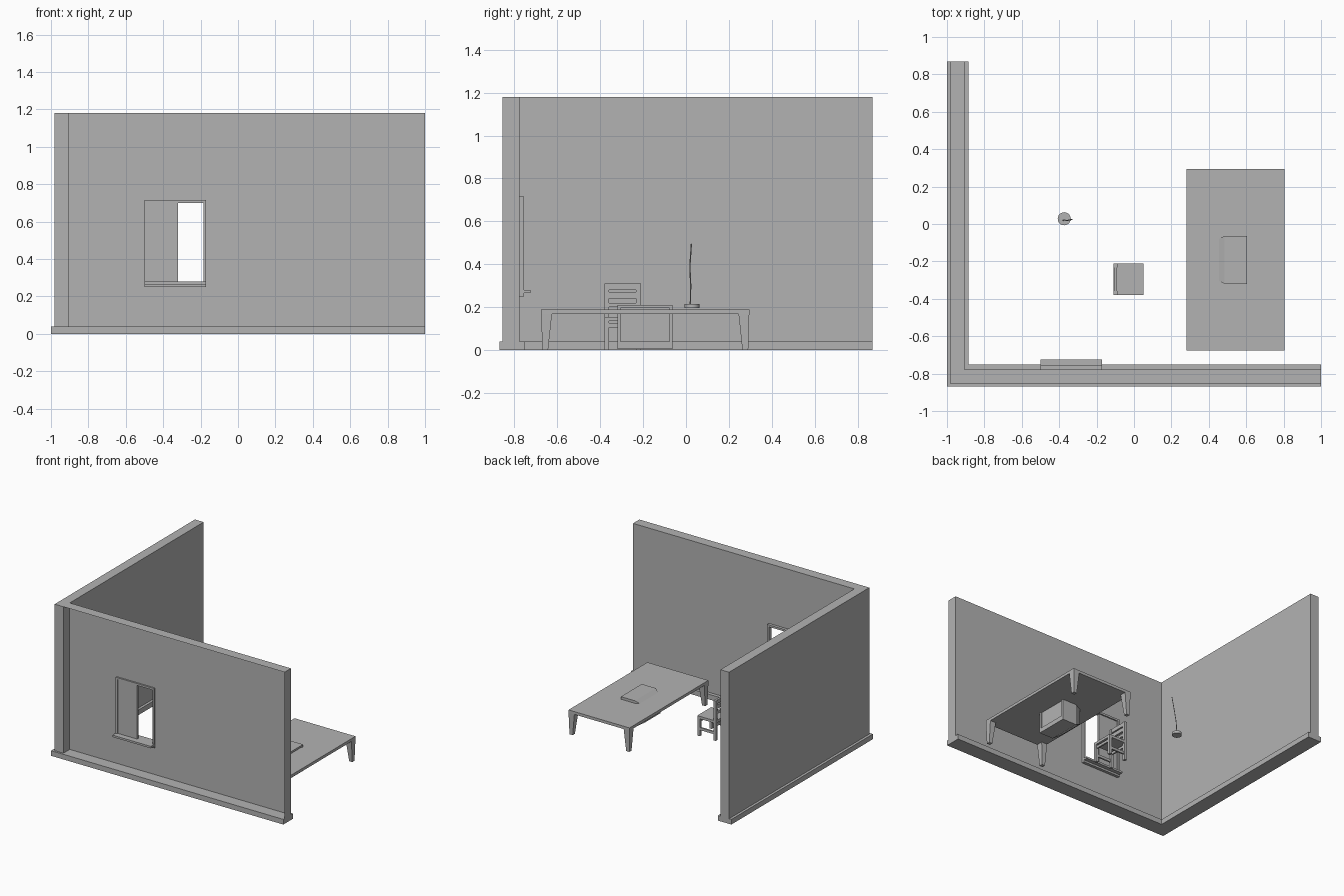
import bpy, bmesh
from mathutils import Vector

if "Cube" in bpy.data.objects:
    bpy.data.objects.remove(bpy.data.objects["Cube"])

grey = bpy.data.materials.new("plain grey")
grey.use_nodes = True
colour = (0.45, 0.45, 0.45, 1)
grey.diffuse_color = colour
grey.node_tree.nodes["Principled BSDF"].inputs["Base Color"].default_value = colour


def finish(name, bm):
    mesh = bpy.data.meshes.new(name)
    bm.to_mesh(mesh)
    bm.free()
    mesh.materials.append(grey)
    ob = bpy.data.objects.new(name, mesh)
    bpy.context.collection.objects.link(ob)
    return ob


def add_box(bm, xs, ys, zs):
    verts = bmesh.ops.create_cube(bm, size=1)["verts"]
    for v in verts:
        v.co = [r[0] if c < 0 else r[1] for c, r in zip(v.co, (xs, ys, zs))]
    return verts


def box(name, xs, ys, zs):
    bm = bmesh.new()
    add_box(bm, xs, ys, zs)
    return finish(name, bm)


def quad(bm, *corners):
    bm.faces.new([bm.verts.new(c) for c in corners])


# Walls: a solid side wall, and a front wall open on its outer side
HEIGHT, OUT, INN = 1.18, -0.855, -0.777
box("side_wall", (-0.98, -0.905), (OUT, 0.87), (0.04, HEIGHT))
bm = bmesh.new()
xs, zs = (-0.905, -0.5, -0.17, 1), (0.04, 0.25, 0.715, HEIGHT)
for i in range(3):
    for k in range(3):
        if (i, k) != (1, 1):
            quad(bm, (xs[i + 1], INN, zs[k]), (xs[i], INN, zs[k]),
                 (xs[i], INN, zs[k + 1]), (xs[i + 1], INN, zs[k + 1]))
quad(bm, (-0.905, OUT, HEIGHT), (1, OUT, HEIGHT), (1, INN, HEIGHT), (-0.905, INN, HEIGHT))
quad(bm, (1, OUT, 0.04), (1, INN, 0.04), (1, INN, HEIGHT), (1, OUT, HEIGHT))
bmesh.ops.remove_doubles(bm, verts=bm.verts, dist=0.0001)
finish("front_wall", bm)

# Skirting under both walls
box("front_skirting", (-1, 1), (-0.87, -0.75), (0, 0.04))
box("side_skirting", (-1, -0.885), (-0.75, 0.87), (0, 0.04))

# Window
FRAME = (-0.79, -0.755)
bm = bmesh.new()
add_box(bm, (-0.5, -0.485), FRAME, (0.28, 0.715))
add_box(bm, (-0.185, -0.17), FRAME, (0.28, 0.715))
add_box(bm, (-0.485, -0.185), FRAME, (0.70, 0.715))
finish("window_frame", bm)
bm = bmesh.new()
add_box(bm, (-0.5, -0.17), (-0.83, -0.725), (0.265, 0.28))
add_box(bm, (-0.5, -0.17), FRAME, (0.25, 0.265))
finish("window_sill", bm)
box("window_panel", (-0.485, -0.32), (-0.785, -0.765), (0.28, 0.70))

# Table with tapered legs
TX, TY = (0.28, 0.805), (-0.675, 0.295)
box("table_top", TX, TY, (0.168, 0.19))
bm = bmesh.new()
for x, sx in zip(TX, (1, -1)):
    for y, sy in zip(TY, (1, -1)):
        a, b = sorted((x, x + sx * 0.05)), sorted((y, y + sy * 0.05))
        for v in add_box(bm, a, b, (0, 0.168)):
            if v.co.z < 0.01:
                v.co.x = x + sx * (0.005 if abs(v.co.x - x) < 0.01 else 0.032)
                v.co.y = y + sy * (0.005 if abs(v.co.y - y) < 0.01 else 0.032)
finish("table_legs", bm)

# Monitor: bezel with recessed screen, tapering back
bm = bmesh.new()
verts = add_box(bm, (0.485, 0.605), (-0.32, -0.063), (0.005, 0.21))
centre = Vector((0, -0.19, 0.107))
bm.faces.ensure_lookup_table()
back = min(bm.faces, key=lambda f: f.calc_center_median().x)
screen = max(bm.faces, key=lambda f: f.calc_center_median().x)
grown = bmesh.ops.extrude_face_region(bm, geom=[back])["geom"]
bmesh.ops.delete(bm, geom=[back], context="FACES_ONLY")
for v in [g for g in grown if isinstance(g, bmesh.types.BMVert)]:
    v.co.x = 0.42
    v.co.y = centre.y + (v.co.y - centre.y) * 0.74
    v.co.z = centre.z + (v.co.z - centre.z) * 0.6
bmesh.ops.inset_region(bm, faces=[screen], thickness=0.02)
for v in screen.verts:
    v.co.z = max(v.co.z, 0.04)
grown = bmesh.ops.extrude_face_region(bm, geom=[screen])["geom"]
bmesh.ops.delete(bm, geom=[screen], context="FACES_ONLY")
for v in [g for g in grown if isinstance(g, bmesh.types.BMVert)]:
    v.co.x -= 0.008
bmesh.ops.recalc_face_normals(bm, faces=bm.faces)
finish("monitor", bm)

# Chair
CX, CY, T = (-0.11, 0.05), (-0.38, -0.21), 0.022
box("chair_seat", CX, CY, (0.135, 0.155))
bm = bmesh.new()
for y in (CY[0], CY[1] - T):
    add_box(bm, (CX[0], CX[0] + T), (y, y + T), (0, 0.31))
    add_box(bm, (CX[1] - T, CX[1]), (y, y + T), (0, 0.135))
    add_box(bm, (CX[0] + T, CX[1] - T), (y + 0.005, y + T - 0.005), (0.045, 0.065))
finish("chair_legs", bm)
bm = bmesh.new()
for low, high in ((0.28, 0.31), (0.24, 0.27), (0.20, 0.22)):
    add_box(bm, (CX[0] + 0.003, CX[0] + T - 0.003), (CY[0] + T, CY[1] - T), (low, high))
for x in (CX[0], CX[1] - T):
    add_box(bm, (x + 0.005, x + T - 0.005), (CY[0] + T, CY[1] - T), (0.105, 0.125))
finish("chair_rails", bm)

# Small round pot with a thin bent stem
bpy.ops.mesh.primitive_cylinder_add(vertices=24, radius=0.035, depth=0.02,
                                    location=(-0.373, 0.028, 0.205))
pot = bpy.context.object
pot.name = "stem_base"
pot.data.materials.append(grey)
bpy.ops.object.shade_smooth_by_angle()
curve = bpy.data.curves.new("stem", "CURVE")
curve.dimensions = "3D"
curve.bevel_depth = 0.003
curve.bevel_resolution = 1
curve.use_fill_caps = True
path = [(-0.38, 0.02, 0.21), (-0.373, 0.022, 0.3), (-0.36, 0.018, 0.39), (-0.33, 0.025, 0.495)]
spline = curve.splines.new("POLY")
spline.points.add(len(path) - 1)
for p, co in zip(spline.points, path):
    p.co = (*co, 1)
curve.materials.append(grey)
bpy.context.collection.objects.link(bpy.data.objects.new("stem", curve))
